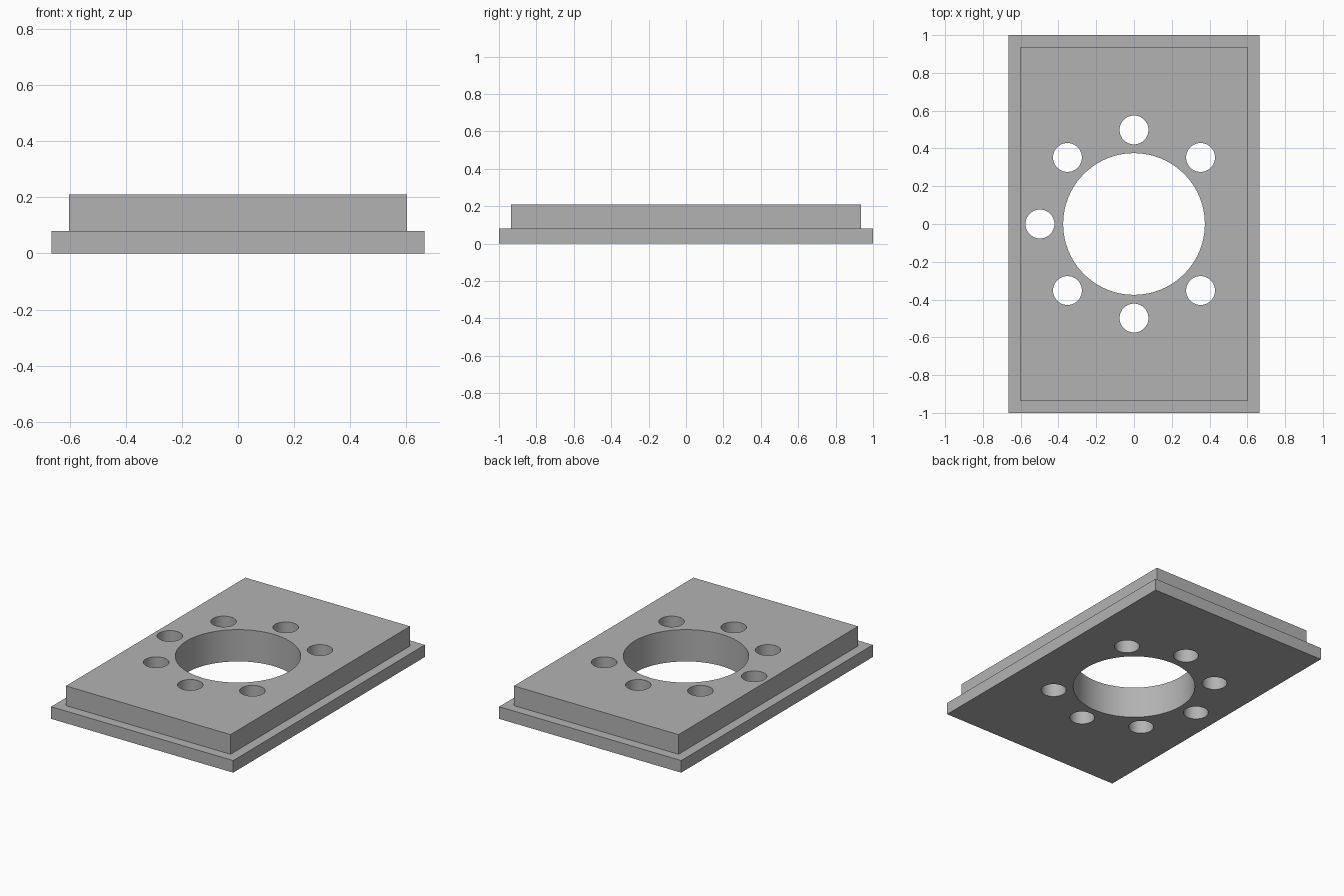
import bpy, bmesh, math
from mathutils import Matrix

if "Cube" in bpy.data.objects:
    bpy.data.objects.remove(bpy.data.objects["Cube"], do_unlink=True)

HALF_X, HALF_Y = 0.665, 1.0      # flange half sizes
INSET = 0.09                     # step between flange and raised block
FLANGE_Z, TOP_Z = 0.08, 0.21
BORE_R, BOLT_R, BOLT_CIRCLE = 0.375, 0.0765, 0.498

grey = bpy.data.materials.new("plain_grey")
grey.use_nodes = True
colour = (0.45, 0.45, 0.45, 1.0)
grey.diffuse_color = colour
grey.node_tree.nodes["Principled BSDF"].inputs["Base Color"].default_value = colour


def add_object(name, bm):
    mesh = bpy.data.meshes.new(name)
    bm.to_mesh(mesh)
    bm.free()
    mesh.materials.append(grey)
    obj = bpy.data.objects.new(name, mesh)
    bpy.context.collection.objects.link(obj)
    return obj


# Stepped plate: a flat box whose top face is inset and raised
bm = bmesh.new()
bmesh.ops.create_cube(bm, size=1, matrix=Matrix.Translation((0, 0, FLANGE_Z / 2))
                      @ Matrix.Diagonal((2 * HALF_X, 2 * HALF_Y, FLANGE_Z, 1)))
top = max(bm.faces, key=lambda f: f.calc_center_median().z)
bmesh.ops.inset_region(bm, faces=[top], thickness=INSET)
raised = bmesh.ops.extrude_face_region(bm, geom=[top])["geom"]
bmesh.ops.delete(bm, geom=[top], context="FACES")
bmesh.ops.translate(bm, vec=(0, 0, TOP_Z - FLANGE_Z),
                    verts=[g for g in raised if isinstance(g, bmesh.types.BMVert)])
bmesh.ops.recalc_face_normals(bm, faces=bm.faces)
plate = add_object("mounting_plate", bm)

# Central bore and seven bolt holes; the +x position has none
holes = [(0, 0, BORE_R, 96)]
for step in range(1, 8):
    a = step * math.pi / 4
    holes.append((BOLT_CIRCLE * math.cos(a), BOLT_CIRCLE * math.sin(a), BOLT_R, 48))
bm = bmesh.new()
for x, y, radius, segments in holes:
    bmesh.ops.create_cone(bm, cap_ends=True, segments=segments, radius1=radius,
                          radius2=radius, depth=1, matrix=Matrix.Translation((x, y, 0)))
cutter = add_object("hole_cutter", bm)
cutter.hide_render = True

# Cut the holes, then drop the cutter
cut = plate.modifiers.new("holes", "BOOLEAN")
cut.operation = "DIFFERENCE"
cut.solver = "EXACT"
cut.object = cutter
bpy.ops.object.select_all(action="DESELECT")
plate.select_set(True)
bpy.context.view_layer.objects.active = plate
bpy.ops.object.modifier_apply(modifier=cut.name)
bpy.data.objects.remove(cutter, do_unlink=True)
bpy.ops.object.shade_smooth_by_angle(angle=math.radians(30))
